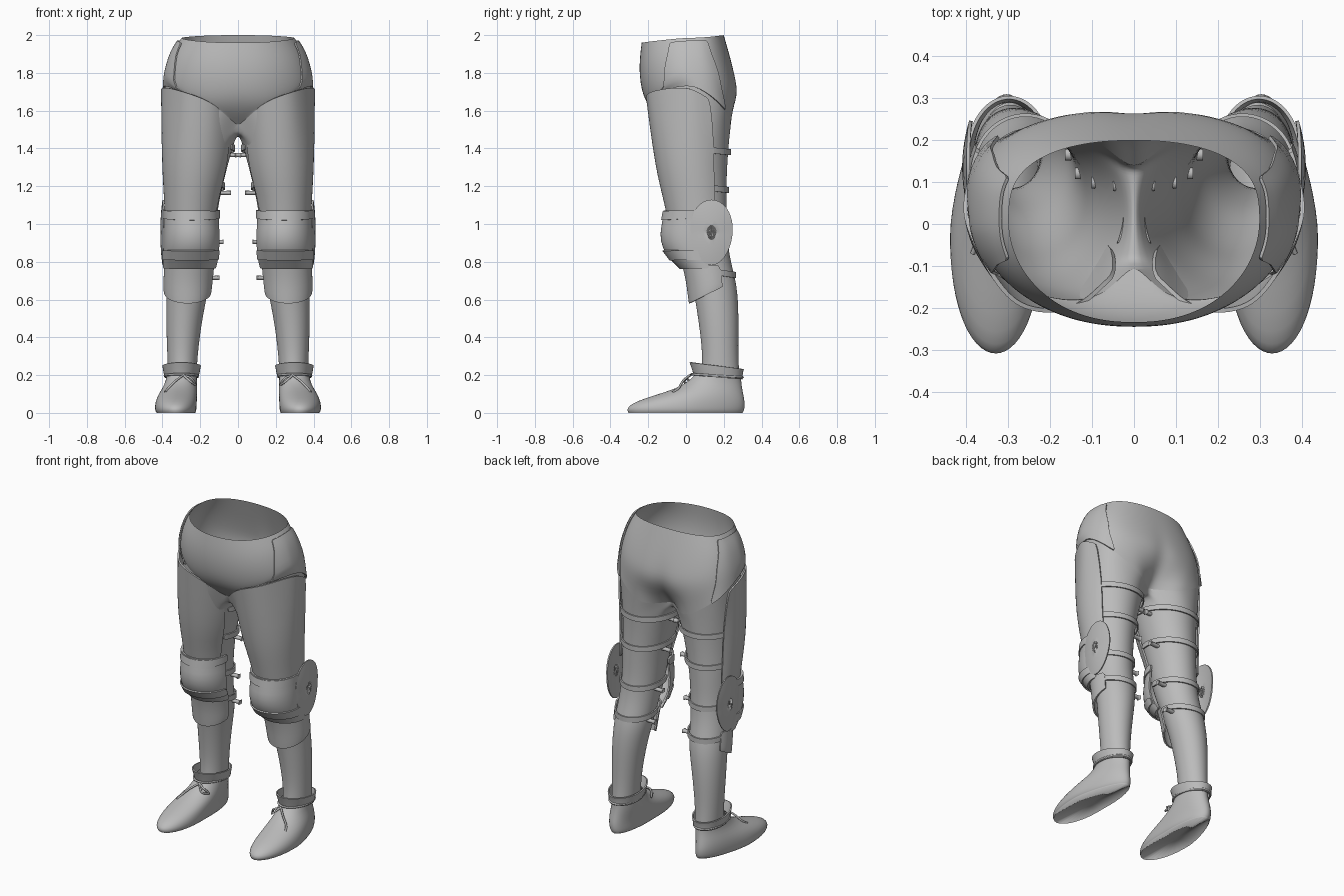
import bpy
from math import sin, cos, pi, radians, exp
from mathutils import Vector

cube = bpy.data.objects.get("Cube")
if cube:
    bpy.data.objects.remove(cube)

grey = bpy.data.materials.new("plain_grey")
grey.use_nodes = True
grey.diffuse_color = (0.5, 0.5, 0.5, 1)
grey.node_tree.nodes["Principled BSDF"].inputs["Base Color"].default_value = (0.5, 0.5, 0.5, 1)


def loft(name, rows, closed=False, cap=False, thick=0, levels=1):
    """Skin rows of points, then mirror, smooth and thicken."""
    n = len(rows[0])
    verts = [tuple(p) for r in rows for p in r]
    faces = []
    for k in range(len(rows) - 1):
        for i in range(n if closed else n - 1):
            j = (i + 1) % n
            faces.append((k * n + i, (k + 1) * n + i, (k + 1) * n + j, k * n + j))
    if cap:
        faces.append(tuple(range((len(rows) - 1) * n, len(rows) * n)))
    mesh = bpy.data.meshes.new(name)
    mesh.from_pydata(verts, [], faces)
    mesh.polygons.foreach_set("use_smooth", [True] * len(faces))
    mesh.materials.append(grey)
    ob = bpy.data.objects.new(name, mesh)
    bpy.context.collection.objects.link(ob)
    ob.modifiers.new("Mirror", "MIRROR").merge_threshold = 0.001
    sub = ob.modifiers.new("Smooth", "SUBSURF")
    sub.levels = sub.render_levels = levels
    if thick:
        solid = ob.modifiers.new("Thickness", "SOLIDIFY")
        solid.thickness, solid.offset = thick, 0
        ob.modifiers.new("Crisp", "EDGE_SPLIT").split_angle = radians(40)
    return ob


def ring(ext, start=45, end=393.75, n=32, grow=0, egg=0):
    """Arc of an ellipse from extents; 0 inner, 90 front, 180 outer, 270 back."""
    z, xi, xo, yf, yb = ext[:5]
    tilt = ext[5] if len(ext) > 5 else 0
    out = []
    for i in range(n):
        a = radians(start + (end - start) * i / (n - 1))
        w = ((xo - xi) / 2 + grow) * (1 + egg * sin(a))
        out.append(Vector(((xi + xo) / 2 - w * cos(a),
                           (yf + yb) / 2 - ((yb - yf) / 2 + grow) * sin(a),
                           z + tilt * sin(a))))
    return out


def plate(name, exts, start, end, thick=0.01, grow=0):
    return loft(name, [ring(e, start, end, 24, grow) for e in exts], thick=thick)


def spline(pts, n):
    """Smooth path through points, n samples."""
    pts = [Vector(p) for p in pts]
    out = []
    for i in range(n):
        f = i / (n - 1) * (len(pts) - 1)
        k = min(int(f), len(pts) - 2)
        t = f - k
        b, c = pts[k], pts[k + 1]
        a = pts[k - 1] if k else b * 2 - c
        d = pts[k + 2] if k + 2 < len(pts) else c * 2 - b
        out.append(0.5 * (2 * b + (c - a) * t + (2 * a - 5 * b + 4 * c - d) * t ** 2
                          + (3 * b - a - 3 * c + d) * t ** 3))
    return out


def hip_row(zf, zs, zb, rx, yf, yb, cleft=0):
    """Half loop round the hips, front middle to back middle."""
    out = []
    for i in range(25):
        t = pi * i / 24
        c, s = cos(t), sin(t)
        x = 0 if i in (0, 24) else rx * s ** 0.9
        front = c > 0
        y = 0.01 + (yf - 0.01) * c if front else 0.01 + (yb - 0.01) * abs(c) ** 0.7
        if not front:
            y -= cleft * exp(-(x / 0.05) ** 2)
        z = zs + ((zf if front else zb) - zs) * abs(c) ** 1.3
        out.append(Vector((x, y, z)))
    return out


# Briefs, from waist to slanted leg hem
hem = spline([(0, -0.1, 1.52), (0.11, -0.18, 1.61), (0.27, -0.15, 1.69), (0.385, 0.03, 1.73),
              (0.34, 0.19, 1.62), (0.16, 0.235, 1.5), (0, 0.13, 1.5)], 25)
hips = [hip_row(1.96, 1.985, 2.0, 0.3, -0.235, 0.2),
        hip_row(1.86, 1.92, 1.88, 0.345, -0.248, 0.235),
        hip_row(1.75, 1.84, 1.76, 0.372, -0.245, 0.268, 0.005),
        hip_row(1.63, 1.78, 1.65, 0.385, -0.215, 0.285, 0.02)]
loft("briefs", hips + [hem], levels=2)

# Hip panels laid over the briefs
top = [a.lerp(b, 0.25) for a, b in zip(hips[0], hips[1])]
panel_rows = []
for k, row in enumerate([top] + hips[1:] + [hem]):
    part = spline(row[9 - k // 2:16 + k // 2], 12)
    panel_rows.append([p + Vector((0.008, -0.004 if p.y < 0 else 0.004, 0)) for p in part])
loft("hip_panel", panel_rows, thick=0.008)

# Hose legs
leg = [(1.4, 0.03, 0.385, -0.155, 0.225), (1.25, 0.07, 0.375, -0.13, 0.215),
       (1.1, 0.105, 0.37, -0.09, 0.215), (0.95, 0.12, 0.365, -0.06, 0.215),
       (0.8, 0.14, 0.37, -0.01, 0.235), (0.68, 0.15, 0.378, 0.035, 0.272),
       (0.5, 0.19, 0.382, 0.065, 0.28), (0.3, 0.215, 0.374, 0.09, 0.275),
       (0.18, 0.22, 0.37, 0.08, 0.285)]
inner = [hem[-1].lerp(hem[0], i / 8) - Vector((0, 0, 0.015 * sin(pi * i / 8))) for i in range(1, 8)]
loft("hose_leg", [hem + inner] + [ring(e) for e in leg], closed=True, levels=2)


def leg_at(z):
    for a, b in zip(leg, leg[1:]):
        if a[0] >= z >= b[0]:
            t = (a[0] - z) / (a[0] - b[0])
            return tuple(p + (q - p) * t for p, q in zip(a, b))


# Thigh plates: top edge follows the hem, open at the back
cuisse_top = spline([(0.045, -0.12, 1.56), (0.15, -0.2, 1.645), (0.29, -0.18, 1.7),
                     (0.397, 0.0, 1.72), (0.388, 0.13, 1.66)], 24)
cuisse = [(1.4, 0.03, 0.4, -0.172, 0.235), (1.25, 0.06, 0.394, -0.145, 0.225),
          (1.15, 0.09, 0.388, -0.12, 0.225), (1.06, 0.105, 0.384, -0.1, 0.225)]
loft("thigh_plate", [cuisse_top] + [ring(e, 25, 215, 24) for e in cuisse], thick=0.01)

# Knee cap with top rim and two lower lames
plate("knee_cap", [(1.07, 0.105, 0.387, -0.115, 0.2), (1.01, 0.108, 0.387, -0.12, 0.2),
                   (0.95, 0.1, 0.39, -0.135, 0.2), (0.87, 0.103, 0.39, -0.122, 0.2),
                   (0.81, 0.112, 0.387, -0.075, 0.2), (0.77, 0.125, 0.383, -0.02, 0.22)], 5, 195)
plate("knee_rim", [(1.075, 0.1, 0.392, -0.12, 0.2, -0.01), (1.03, 0.1, 0.392, -0.127, 0.2, -0.01)], 0, 195)
plate("upper_lame", [(0.86, 0.1, 0.398, -0.122, 0.2), (0.81, 0.105, 0.398, -0.085, 0.2)], 5, 195, 0.008)
plate("lower_lame", [(0.815, 0.108, 0.395, -0.08, 0.21), (0.765, 0.12, 0.392, -0.03, 0.22)], 5, 195, 0.008)

# Side wing of the knee
wing = []
for r in (1, 0.75, 0.4, 0.03):
    row = []
    for i in range(24):
        a = 2 * pi * i / 24
        wide = 0.112 * (1 + 0.1 * sin(a))
        row.append((0.388 + 0.018 * (1 - r * r) + 0.008 * r * abs(sin(a)),
                    0.135 + wide * r * cos(a), 0.955 + 0.175 * r * sin(a)))
    wing.append(row)
loft("knee_wing", wing, closed=True, cap=True, thick=0.008)

# Pointed shin plate under the knee
plate("shin_plate", [(0.78, 0.125, 0.386, -0.015, 0.25), (0.7, 0.135, 0.39, 0.005, 0.255),
                     (0.655, 0.14, 0.39, 0.015, 0.255, -0.04),
                     (0.64, 0.145, 0.388, 0.02, 0.255, -0.06)], 15, 208)

# Straps round the back of the leg, each with a loose tongue
for label, z in (("upper_thigh", 1.4), ("lower_thigh", 1.2), ("knee", 0.94), ("shin", 0.75)):
    e = leg_at(z)
    band = [(z + h,) + tuple(e[1:]) + (0.02,) for h in (0.016, -0.016)]
    plate(label + "_strap", band, 195, 385, 0.008, grow=0.01)
    x, y = e[1], e[3] * 0.35 + e[4] * 0.65
    tongue = [[(x + dx, y + side, z - 0.035 + dz) for side, dz in
               ((-0.015, 0.012), (0.015, 0.012), (0.015, -0.012), (-0.015, -0.012))]
              for dx in (0.02, -0.02, -0.045)]
    loft(label + "_strap_tongue", tongue, closed=True, cap=True)

# Shoes: stacked outlines from ankle to flat sole
shoe = [(0.22, 0.222, 0.378, 0.06, 0.29), (0.17, 0.222, 0.385, 0.02, 0.292),
        (0.13, 0.222, 0.405, -0.05, 0.298), (0.095, 0.22, 0.425, -0.16, 0.305),
        (0.06, 0.22, 0.437, -0.27, 0.312), (0.03, 0.22, 0.44, -0.312, 0.312),
        (0.01, 0.222, 0.438, -0.312, 0.308), (0, 0.228, 0.43, -0.305, 0.3)]
shoe_rows = []
for e in shoe:
    row = ring(e, egg=0.12)
    for p in row:
        p.x -= 0.1 * max(0, p.y) * (1 - e[0] / 0.25)   # heel swings inward
    shoe_rows.append(row)
loft("shoe", shoe_rows, closed=True, cap=True)

# Flared ankle cuff
cuff = [(0.188, 0.213, 0.385, 0.045, 0.295, 0.01), (0.22, 0.205, 0.392, 0.035, 0.297, 0.012),
        (0.25, 0.2, 0.397, 0.022, 0.303, 0.018)]
loft("ankle_cuff", [ring(e) for e in cuff], closed=True, thick=0.008)


def cord(name, pts, cyclic=False):
    """Thin round lace, converted to a mesh and mirrored."""
    data = bpy.data.curves.new(name, "CURVE")
    data.dimensions = "3D"
    data.bevel_depth, data.bevel_resolution = 0.006, 2
    line = data.splines.new("POLY")
    line.points.add(len(pts) - 1)
    for q, p in zip(line.points, pts):
        q.co = (*p, 1)
    line.use_cyclic_u = cyclic
    data.materials.append(grey)
    ob = bpy.data.objects.new(name, data)
    bpy.context.collection.objects.link(ob)
    ob.modifiers.new("Mirror", "MIRROR")


# Ankle lace with a loop and a hanging end
cord("ankle_lace", ring((0.197, 0.212, 0.388, 0.03, 0.3, 0.008)), True)
cord("lace_loop", spline([(0.29, 0.025, 0.2), (0.25, 0.005, 0.185), (0.225, 0.03, 0.15),
                          (0.25, -0.01, 0.165), (0.29, 0.02, 0.2)], 20))
cord("lace_end", spline([(0.29, 0.02, 0.2), (0.33, -0.015, 0.17), (0.37, -0.04, 0.13),
                         (0.385, -0.07, 0.11)], 14))
